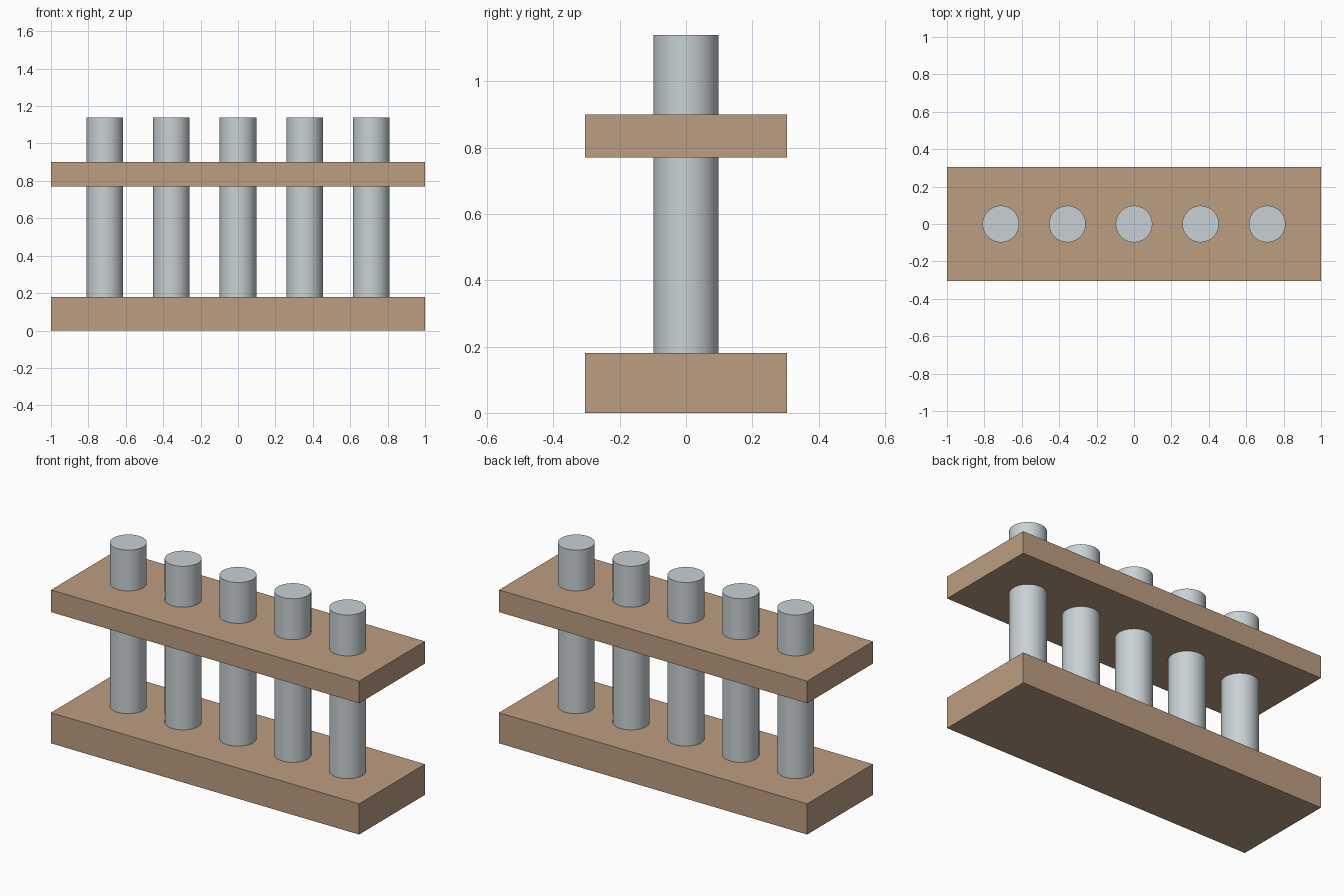
import bpy
import math

cube = bpy.data.objects.get("Cube")
if cube:
    bpy.data.objects.remove(cube, do_unlink=True)


def material(name, rgb):
    mat = bpy.data.materials.new(name)
    mat.use_nodes = True
    color = (*rgb, 1.0)
    mat.diffuse_color = color
    mat.node_tree.nodes["Principled BSDF"].inputs["Base Color"].default_value = color
    return mat


wood = material("light brown wood", (0.50, 0.34, 0.22))
glass = material("pale grey glass", (0.58, 0.64, 0.66))

WIDTH, DEPTH = 2.0, 0.61
RADIUS, SPACING, TOP = 0.098, 0.356, 1.14
BASE_TOP = 0.18


def board(name, low, high):
    bpy.ops.mesh.primitive_cube_add(size=1, location=(0, 0, (low + high) / 2))
    obj = bpy.context.object
    obj.name = name
    obj.scale = (WIDTH, DEPTH, high - low)
    bpy.ops.object.transform_apply(location=False, rotation=False, scale=True)
    obj.data.materials.append(wood)


def tube(name, x):
    low = BASE_TOP - 0.02
    bpy.ops.mesh.primitive_cylinder_add(vertices=64, radius=RADIUS, depth=TOP - low,
                                        location=(x, 0, (TOP + low) / 2))
    obj = bpy.context.object
    obj.name = name
    obj.data.materials.append(glass)
    bpy.ops.object.shade_smooth_by_angle(angle=math.radians(30))


# Solid base and the upper holding shelf
board("base_board", 0.0, BASE_TOP)
board("upper_shelf", 0.77, 0.90)

# Row of tubes passing through the shelf
for i in range(5):
    tube(f"tube_{i + 1}", (i - 2) * SPACING)
